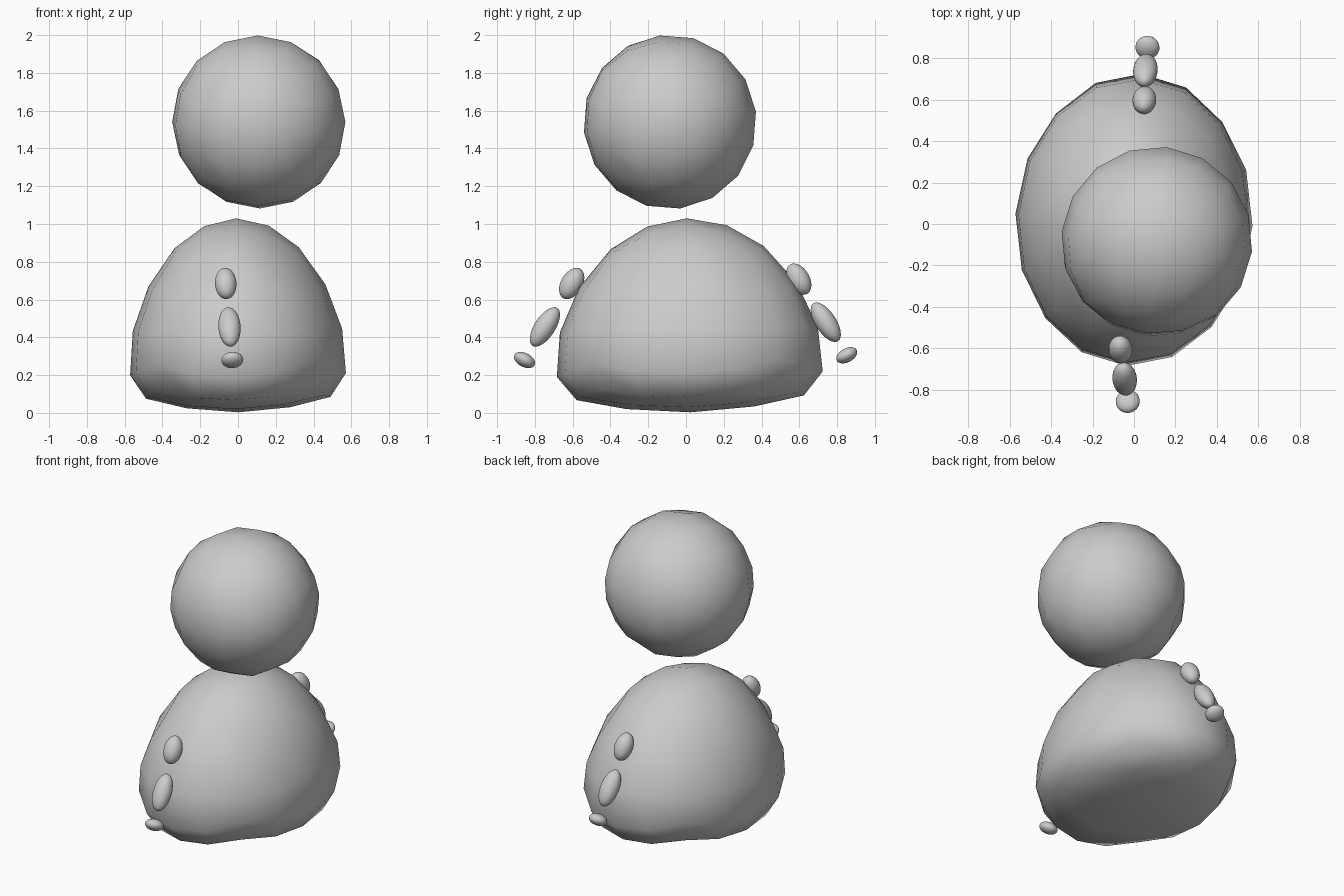
import bpy, bmesh
from math import tan, pi, acos, radians, hypot
from mathutils import Vector

if "Cube" in bpy.data.objects:
    bpy.data.objects.remove(bpy.data.objects["Cube"])


def ball(name, n, loc, size, rot=(0, 0, 0), profile=None):
    """Even quad ball with n faces per cube edge; optional (radius, height) profile."""
    bm = bmesh.new()
    bmesh.ops.create_cube(bm, size=2)
    bmesh.ops.subdivide_edges(bm, edges=bm.edges[:], cuts=n - 1, use_grid_fill=True)
    for v in bm.verts:
        p = Vector([tan(c * pi / 4) for c in v.co]).normalized()
        if profile:
            t = acos(max(-1, min(1, p.z))) / pi * (len(profile) - 1)
            i = min(int(t + 1e-6), len(profile) - 2)
            r, z = Vector(profile[i]).lerp(Vector(profile[i + 1]), t - i)
            flat = hypot(p.x, p.y) or 1
            p = Vector((p.x / flat * r, p.y / flat * r, z))
        v.co = Vector((p.x * size[0], p.y * size[1], p.z * size[2]))
    for f in bm.faces:
        f.smooth = True
    bmesh.ops.recalc_face_normals(bm, faces=bm.faces[:])
    me = bpy.data.meshes.new(name)
    bm.to_mesh(me)
    bm.free()
    ob = bpy.data.objects.new(name, me)
    ob.location = loc
    ob.rotation_euler = [radians(a) for a in rot]
    bpy.context.collection.objects.link(ob)
    return ob


# Body: dome with rounded, nearly flat base (heights relative to the widest ring)
dome = [(0, 0.825), (0.3, 0.785), (0.575, 0.67), (0.82, 0.47), (0.97, 0.235),
        (1, 0), (0.855, -0.125), (0.48, -0.178), (0, -0.202)]
ball("body", 4, (0, 0.02, 0.205), (0.572, 0.705, 1), (1.2, -0.6, -3), dome)

# Head: floating ball
ball("head", 4, (0.11, -0.085, 1.54), (0.461, 0.461, 0.461), (6.8, 0, -6))

# Arms: three floating beads on each side (size, tilt)
beads = [("upper_arm", (0.057, 0.057, 0.09), 30),
         ("forearm", (0.059, 0.055, 0.12), 33),
         ("hand", (0.058, 0.06, 0.037), 28)]
front = [(-0.065, -0.605, 0.685), (-0.045, -0.747, 0.455), (-0.03, -0.855, 0.28)]
back = [(0.05, 0.597, 0.708), (0.055, 0.74, 0.48), (0.065, 0.851, 0.305)]
for side, spots, s in (("front", front, -1), ("back", back, 1)):
    for (part, size, tilt), loc in zip(beads, spots):
        ball(f"{side}_{part}", 8, loc, size, (s * tilt, -4, 0))
